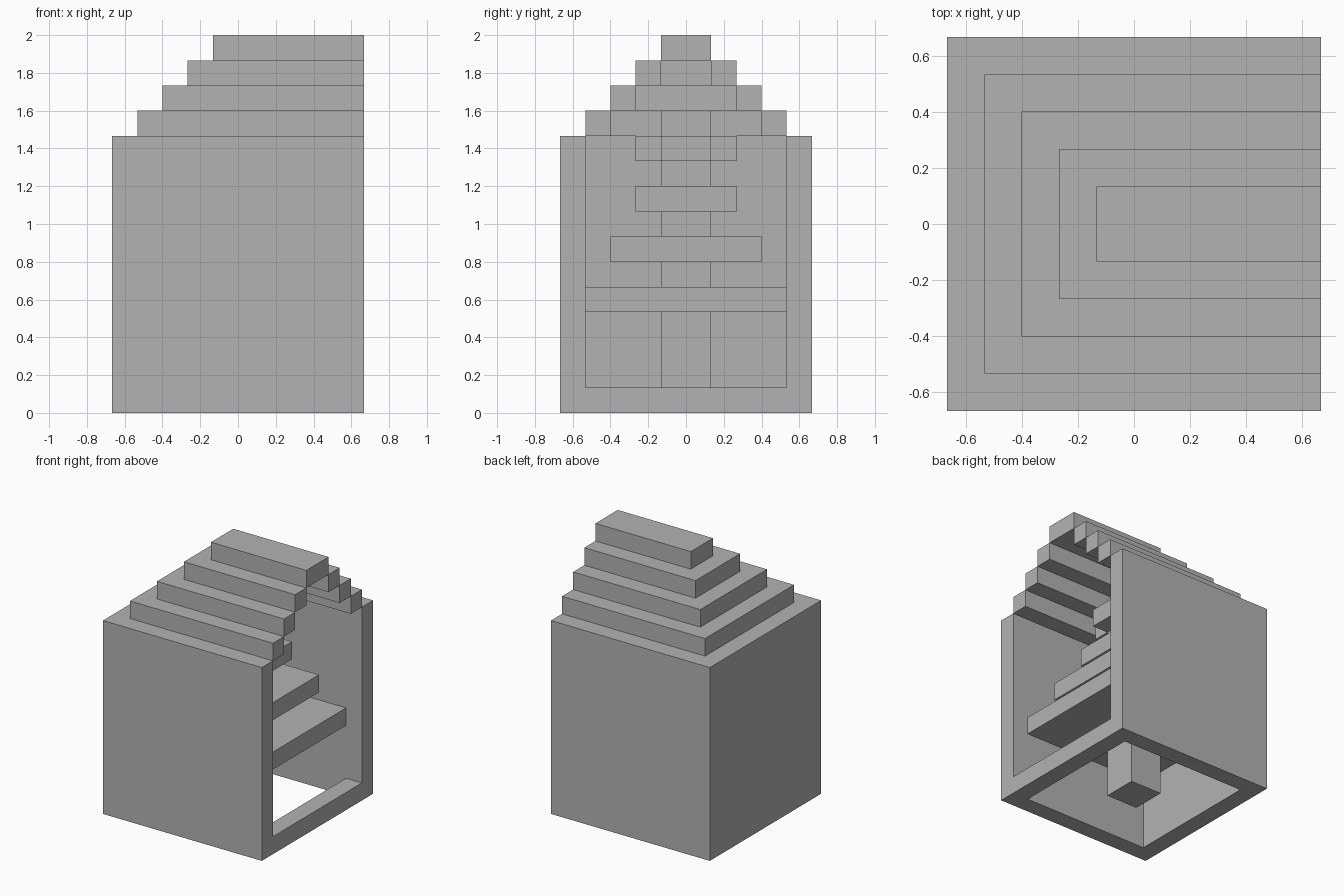
import bpy, bmesh

U = 2 / 15  # one block

cube = bpy.data.objects.get("Cube")
if cube:
    bpy.data.objects.remove(cube, do_unlink=True)

grey = bpy.data.materials.new("plain_grey")
grey.use_nodes = True
colour = (0.45, 0.45, 0.45, 1)
grey.diffuse_color = colour
grey.node_tree.nodes["Principled BSDF"].inputs["Base Color"].default_value = colour


def prism(name, outline, bottom, top):
    """Extrude a plan outline, in blocks, between two heights."""
    bm = bmesh.new()
    base = bm.faces.new([bm.verts.new((x * U, y * U, bottom * U)) for x, y in outline])
    new = bmesh.ops.extrude_face_region(bm, geom=[base])["geom"]
    verts = [v for v in new if isinstance(v, bmesh.types.BMVert)]
    bmesh.ops.translate(bm, verts=verts, vec=(0, 0, (top - bottom) * U))
    bmesh.ops.recalc_face_normals(bm, faces=bm.faces)
    mesh = bpy.data.meshes.new(name)
    bm.to_mesh(mesh)
    bm.free()
    mesh.materials.append(grey)
    obj = bpy.data.objects.new(name, mesh)
    bpy.context.collection.objects.link(obj)
    return obj


def rect(x0, x1, y):
    return [(x0, -y), (x1, -y), (x1, y), (x0, y)]


def u_shape(r):
    """Three-sided wall one block thick, open towards +x."""
    i = r - 1
    return [(-r, -r), (5, -r), (5, -i), (-i, -i), (-i, i), (5, i), (5, r), (-r, r)]


# House shell: three walls and a sill across the open side
prism("walls", u_shape(5), 0, 11)
prism("door_sill", rect(4, 5, 4), 0, 1)

# Corbelled roof: shrinking open rings, closed by a ridge
for k in range(4):
    prism(f"roof_step_{k + 1}", u_shape(4 - k), 11 + k, 12 + k)
prism("roof_ridge", rect(-1, 5, 1), 14, 15)

# Tiered centrepiece: post with square plates of decreasing size
for k, (low, high) in enumerate([(0, 4), (5, 6), (7, 8), (9, 10), (11, 12)]):
    prism(f"post_{k + 1}", rect(-1, 1, 1), low, high)
for k, r in enumerate([4, 3, 2]):
    prism(f"tier_{k + 1}", rect(-r, r, r), 4 + 2 * k, 5 + 2 * k)

# Cross-shaped top tier
quarter = [(2, -1), (2, 1), (1, 1)]
cross = []
for turn in range(4):
    cross += quarter
    quarter = [(-y, x) for x, y in quarter]
prism("top_tier", cross, 10, 11)
